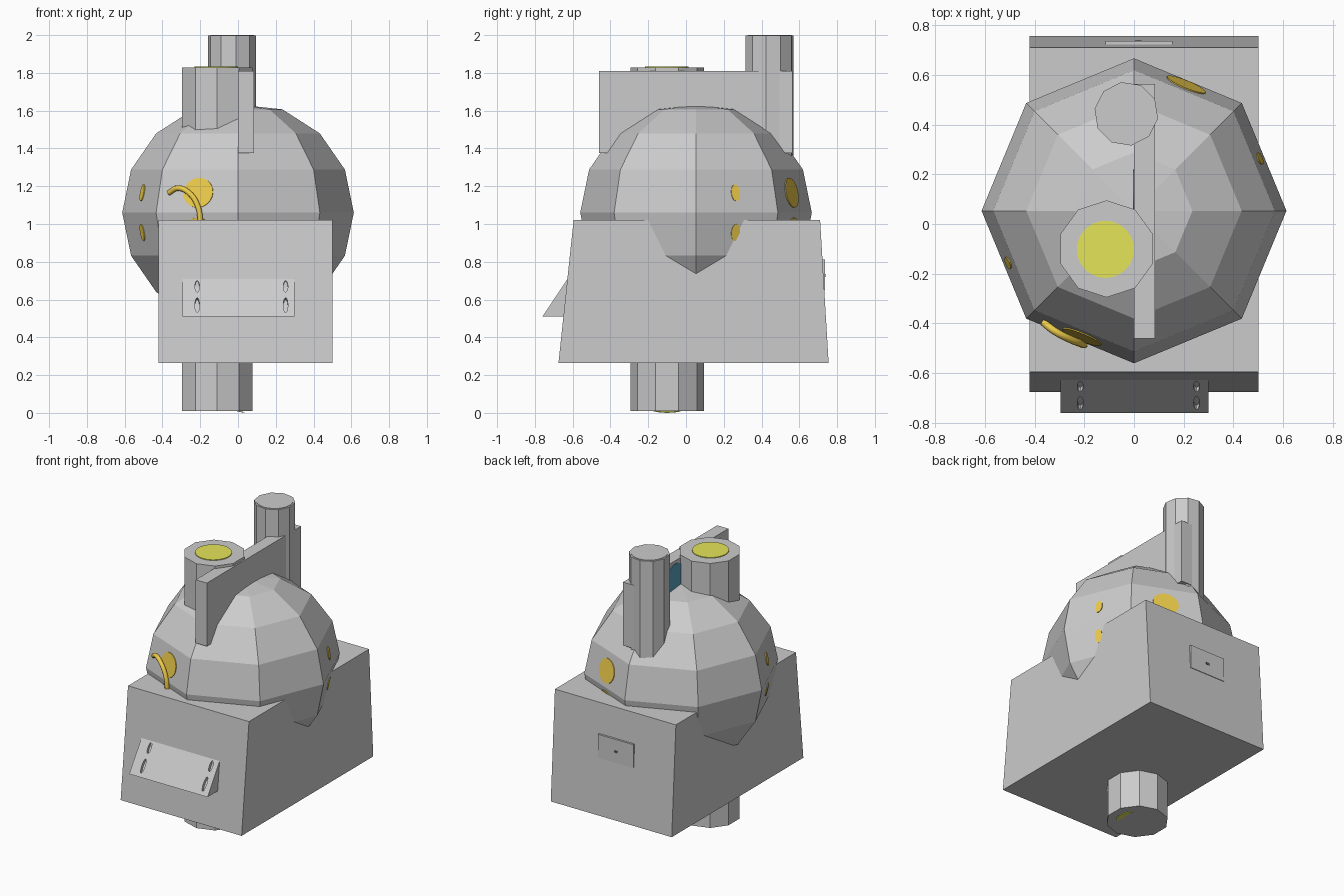
import bpy, bmesh, math
from mathutils import Vector, Matrix

if "Cube" in bpy.data.objects:
    bpy.data.objects.remove(bpy.data.objects["Cube"])


def material(name, rgb):
    m = bpy.data.materials.new(name)
    m.diffuse_color = (*rgb, 1)
    m.use_nodes = True
    m.node_tree.nodes["Principled BSDF"].inputs["Base Color"].default_value = m.diffuse_color
    return m


LIME = material("lime_yellow", (0.78, 0.78, 0.1))
GOLD = material("gold", (0.85, 0.6, 0.07))
BLUE = material("teal_blue", (0.1, 0.35, 0.5))
PALE = material("pale_grey", (0.7, 0.7, 0.7))
DARK = material("dark_grey", (0.08, 0.08, 0.08))


def finish(name, bm, mat=None):
    bmesh.ops.recalc_face_normals(bm, faces=bm.faces)
    me = bpy.data.meshes.new(name)
    bm.to_mesh(me)
    bm.free()
    ob = bpy.data.objects.new(name, me)
    bpy.context.collection.objects.link(ob)
    if mat:
        me.materials.append(mat)
    return ob


def box(name, x, y, z, mat=None, taper=None):
    """Box from ranges; taper gives the y range of its top."""
    bm = bmesh.new()
    bmesh.ops.create_cube(bm, size=1)
    for v in bm.verts:
        top = v.co.z > 0
        yr = taper if taper and top else y
        v.co = (x[v.co.x > 0], yr[v.co.y > 0], z[top])
    return finish(name, bm, mat)


def column(name, x, y, z0, z1, r, sides, turn=0.0, mat=None):
    bm = bmesh.new()
    bmesh.ops.create_cone(bm, cap_ends=True, segments=sides, radius1=r, radius2=r, depth=z1 - z0,
                          matrix=Matrix.Translation((x, y, (z0 + z1) / 2)) @ Matrix.Rotation(turn, 4, 'Z'))
    return finish(name, bm, mat)


def disc(name, centre, normal, rx, ry, mat, thick=0.01):
    rot = Vector(normal).to_track_quat('Z', 'Y').to_matrix().to_4x4()
    bm = bmesh.new()
    bmesh.ops.create_cone(bm, cap_ends=True, segments=24, radius1=1, radius2=1, depth=thick,
                          matrix=Matrix.Translation(centre) @ rot @ Matrix.Diagonal((rx, ry, 1, 1)))
    return finish(name, bm, mat)


# tapered base
box("base", (-0.42, 0.5), (-0.675, 0.755), (0.265, 1.02), taper=(-0.595, 0.71))

# eight-sided dome body, lathed from a profile
CY, CZ, R = 0.053, 1.06, 0.613
half = [(0.566, 0.228), (0.433, 0.42), (0.235, 0.547)]
profile = [(r, -z) for r, z in reversed(half)] + [(R, 0)] + half
bm = bmesh.new()
rings = [[bm.verts.new((r * math.cos(i * math.pi / 4), CY + r * math.sin(i * math.pi / 4), CZ + z))
          for i in range(8)] for r, z in profile]
for a, b in zip(rings, rings[1:]):
    for i in range(8):
        j = (i + 1) % 8
        bm.faces.new((a[i], a[j], b[j], b[i]))
for ring, z in ((rings[0], -0.572), (rings[-1], 0.572)):
    pole = bm.verts.new((0, CY, CZ + z))
    for i in range(8):
        bm.faces.new((ring[i], ring[(i + 1) % 8], pole))
finish("body", bm)

# main column through the body, with yellow ends
column("main_column", -0.11, -0.1, 0.01, 1.828, 0.195, 10)
disc("column_top_light", (-0.115, -0.102, 1.828), (0, 0, 1), 0.115, 0.115, LIME)
s = math.radians(12)
disc("column_bottom_light", (-0.05, -0.1, 0.02), (math.sin(s), 0, math.cos(s)), 0.085, 0.085, LIME, 0.004)

# rear chimney
column("chimney", -0.031, 0.443, 1.0, 1.997, 0.129, 10, math.radians(9))
column("chimney_cap", -0.031, 0.443, 1.98, 2.0, 0.115, 24, mat=PALE)

# upright fin with a blue disc on its left face
box("fin", (0, 0.085), (-0.46, 0.563), (1.375, 1.81))
disc("fin_disc", (0, 0.12, 1.69), (-1, 0, 0), 0.1, 0.1, BLUE)

# gold spots on opposite facets, mirrored above and below the widest ring
for turn, rx, ry in ((247.5, 0.084, 0.08), (67.5, 0.084, 0.08), (202.5, 0.025, 0.045), (22.5, 0.025, 0.045)):
    a = math.radians(turn)
    for sgn in (1, -1):
        n = Vector((math.cos(a), math.sin(a), sgn * 0.19)).normalized()
        c = Vector((0.546 * math.cos(a), CY + 0.546 * math.sin(a), CZ + sgn * 0.105))
        disc("spot", c, n, rx, ry, GOLD)

# gold hook on the front
cu = bpy.data.curves.new("hook", 'CURVE')
cu.dimensions = '3D'
cu.bevel_depth = 0.015
cu.bevel_resolution = 2
cu.use_fill_caps = True
path = [(-0.365, -0.395, 1.165), (-0.32, -0.43, 1.19), (-0.26, -0.462, 1.165),
        (-0.215, -0.48, 1.1), (-0.2, -0.485, 1.02), (-0.205, -0.48, 0.95)]
sp = cu.splines.new('BEZIER')
sp.bezier_points.add(len(path) - 1)
for p, co in zip(sp.bezier_points, path):
    p.co = co
    p.handle_left_type = p.handle_right_type = 'AUTO'
sp.resolution_u = 5
cu.materials.append(GOLD)
bpy.context.collection.objects.link(bpy.data.objects.new("hook", cu))

# sloping front panel
bm = bmesh.new()
side = [(-0.62, 0.72), (-0.76, 0.51), (-0.62, 0.51)]
l, r = [[bm.verts.new((x, y, z)) for y, z in side] for x in (-0.295, 0.3)]
bm.faces.new(l)
bm.faces.new(r)
for i in range(3):
    j = (i + 1) % 3
    bm.faces.new((l[i], l[j], r[j], r[i]))
panel = finish("front_panel", bm)

# slots cut into the panel
for x in (-0.216, 0.252):
    for z0, z1 in ((0.64, 0.7), (0.532, 0.61)):
        zm = (z0 + z1) / 2
        y = -0.62 - 0.14 * (0.72 - zm) / 0.21
        c = disc("slot_cutter", (x, y, zm), (0, -0.21, 0.14), 0.012, (z1 - z0) / 2 * 1.2, None, 0.04)
        c.hide_render = True
        c.hide_viewport = True
        m = panel.modifiers.new("slot", 'BOOLEAN')
        m.operation = 'DIFFERENCE'
        m.solver = 'EXACT'
        m.object = c

# rear hatch with a small keyhole
box("rear_hatch", (-0.115, 0.155), (0.7, 0.736), (0.65, 0.812))
box("keyhole", (0.005, 0.03), (0.72, 0.738), (0.72, 0.735), DARK)
